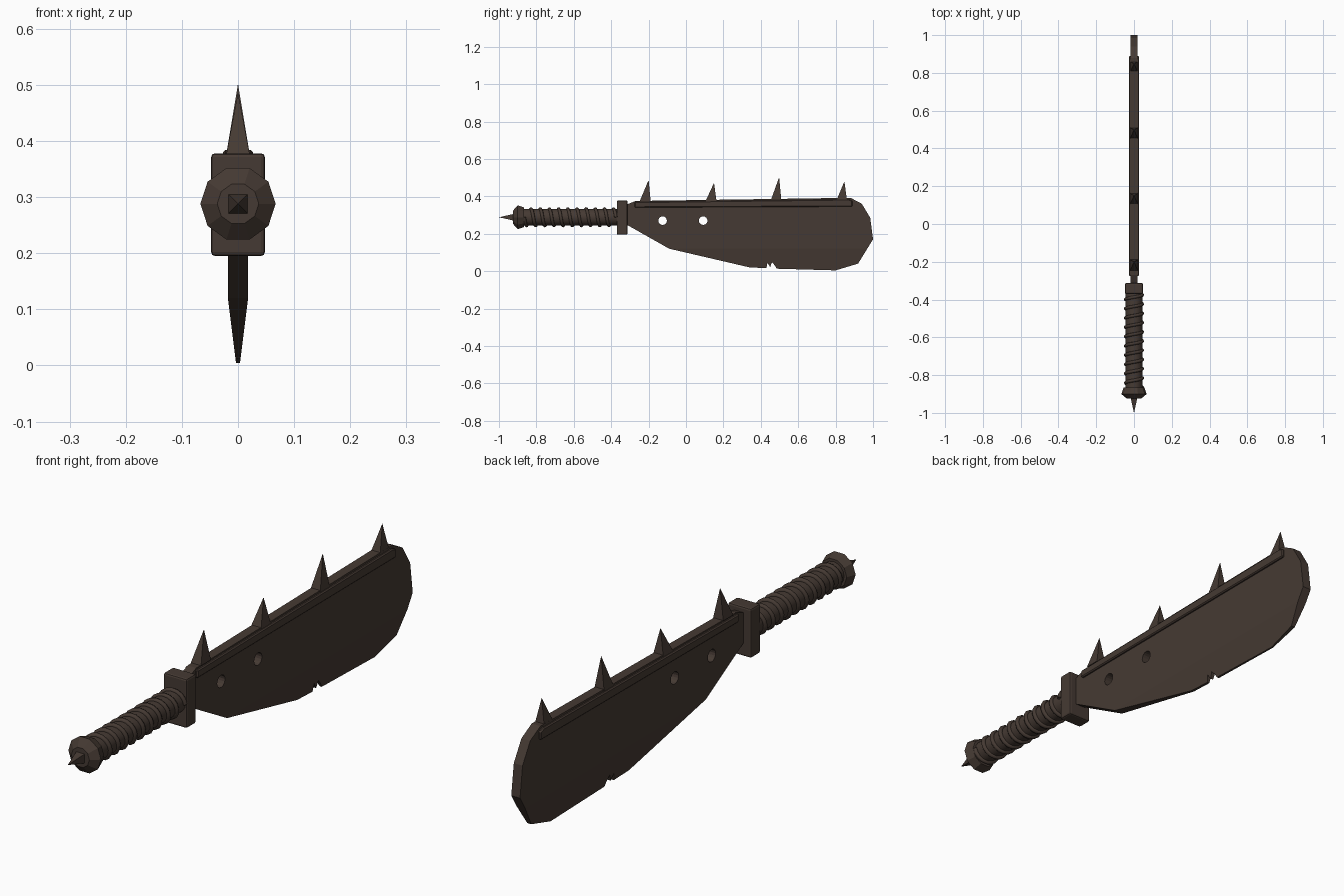
import bpy, bmesh, math
from mathutils import Matrix, Vector

if "Cube" in bpy.data.objects:
    bpy.data.objects.remove(bpy.data.objects["Cube"])

iron = bpy.data.materials.new("dark_iron")
iron.use_nodes = True
iron.diffuse_color = (0.060, 0.042, 0.033, 1)
iron.node_tree.nodes["Principled BSDF"].inputs["Base Color"].default_value = iron.diffuse_color

GRIP_Z = 0.288


def finish(bm, name):
    bmesh.ops.recalc_face_normals(bm, faces=bm.faces)
    mesh = bpy.data.meshes.new(name)
    bm.to_mesh(mesh)
    bm.free()
    mesh.materials.append(iron)
    obj = bpy.data.objects.new(name, mesh)
    bpy.context.collection.objects.link(obj)
    return obj


def slab(bm, outline, x0, x1):
    """Extrude a (y, z) outline between two x positions."""
    face = bm.faces.new([bm.verts.new((x0, y, z)) for y, z in outline])
    new = bmesh.ops.extrude_face_region(bm, geom=[face])["geom"]
    bmesh.ops.translate(bm, vec=(x1 - x0, 0, 0),
                        verts=[g for g in new if isinstance(g, bmesh.types.BMVert)])


def pyramid(name, base, apex):
    bm = bmesh.new()
    ring = [bm.verts.new(p) for p in base]
    tip = bm.verts.new(apex)
    bm.faces.new(ring)
    for i in range(4):
        bm.faces.new((ring[i], ring[(i + 1) % 4], tip))
    return finish(bm, name)


def lathe(name, profile, sides):
    """Rings of (y, radius) around the grip axis, closed at both ends."""
    bm = bmesh.new()
    rings = []
    for y, r in profile:
        rings.append([bm.verts.new((r * math.cos(a), y, GRIP_Z + r * math.sin(a)))
                      for a in (math.tau * i / sides for i in range(sides))])
    for a, b in zip(rings, rings[1:]):
        for i in range(sides):
            j = (i + 1) % sides
            bm.faces.new((a[i], a[j], b[j], b[i]))
    bm.faces.new(rings[0])
    bm.faces.new(rings[-1])
    return finish(bm, name)


# Blade, with chipped edge and a taper toward the cutting side
bm = bmesh.new()
slab(bm, [(-0.32, 0.25), (-0.09, 0.12), (0.34, 0.02), (0.43, 0.016),
          (0.435, 0.045), (0.45, 0.022), (0.46, 0.048), (0.475, 0.03), (0.485, 0.013),
          (0.80, 0.004), (0.92, 0.04), (1.0, 0.17), (0.985, 0.285),
          (0.94, 0.36), (0.88, 0.392), (-0.27, 0.375), (-0.32, 0.355)], -0.018, 0.018)
bmesh.ops.bisect_plane(bm, geom=bm.verts[:] + bm.edges[:] + bm.faces[:],
                       plane_co=(0, 0, 0.12), plane_no=(0, 0, 1))
for v in bm.verts:
    half = 0.003 + 0.015 * min(1, v.co.z / 0.12)
    v.co.x = math.copysign(half, v.co.x)
blade = finish(bm, "blade")

# Two round holes through the blade
bm = bmesh.new()
for y in (-0.125, 0.092):
    bmesh.ops.create_cone(bm, cap_ends=True, segments=16, radius1=0.023, radius2=0.023, depth=0.2,
                          matrix=Matrix.Translation((0, y, 0.27)) @ Matrix.Rotation(math.pi / 2, 4, 'Y'))
cutter = finish(bm, "hole_cutter")
cutter.hide_render = True
mod = blade.modifiers.new("holes", 'BOOLEAN')
mod.operation = 'DIFFERENCE'
mod.solver = 'EXACT'
mod.object = cutter
bpy.context.view_layer.objects.active = blade
bpy.ops.object.modifier_apply(modifier="holes")
bpy.data.objects.remove(cutter)

# Reinforcing plates on both sides of the spine
for side, label in ((1, "left"), (-1, "right")):
    bm = bmesh.new()
    slab(bm, [(-0.275, 0.34), (0.89, 0.345), (0.89, 0.377), (0.87, 0.384), (-0.275, 0.37)],
         0.012 * side, 0.027 * side)
    plate = finish(bm, label + "_spine_plate")
    bev = plate.modifiers.new("bevel", 'BEVEL')
    bev.width, bev.segments = 0.004, 1

# Spikes along the spine: rear of base, apex position, apex height
for n, (y, ay, az) in enumerate([(-0.247, -0.2, 0.487), (0.105, 0.15, 0.472),
                                 (0.452, 0.498, 0.502), (0.803, 0.847, 0.48)]):
    pyramid("spine_spike_%d" % (n + 1),
            [(sx * 0.021, y + sy * 0.058, 0.375) for sx, sy in ((-1, 0), (1, 0), (1, 1), (-1, 1))],
            (0, ay, az))

# Guard
bm = bmesh.new()
slab(bm, [(-0.37, 0.195), (-0.313, 0.195), (-0.313, 0.378), (-0.37, 0.378)], -0.048, 0.048)
guard = finish(bm, "guard")
bev = guard.modifiers.new("bevel", 'BEVEL')
bev.width, bev.segments = 0.007, 2

# Grip core and spiral wrap
grip = lathe("grip", [(-0.88, 0.044), (-0.36, 0.044)], 16)
curve = bpy.data.curves.new("grip_wrap", 'CURVE')
curve.dimensions = '3D'
curve.bevel_depth = 0.009
curve.bevel_resolution = 1
curve.use_fill_caps = True
spline = curve.splines.new('POLY')
turns, steps = 10, 16
count = turns * steps
spline.points.add(count)
for i, p in enumerate(spline.points):
    a = math.tau * i / steps
    p.co = (0.045 * math.cos(a), -0.375 - 0.49 * i / count, GRIP_Z + 0.045 * math.sin(a), 1)
curve.materials.append(iron)
wrap = bpy.data.objects.new("grip_wrap", curve)
bpy.context.collection.objects.link(wrap)

# Ten-sided pommel with a small end spike
lathe("pommel", [(-0.925, 0.037), (-0.90, 0.067), (-0.865, 0.055)], 10)
pyramid("pommel_spike",
        [(x * 0.018, -0.92, GRIP_Z + z * 0.018) for x, z in ((-1, -1), (1, -1), (1, 1), (-1, 1))],
        (0, -1.0, GRIP_Z))

# Smooth the round grip only
bpy.ops.object.select_all(action='DESELECT')
grip.select_set(True)
bpy.context.view_layer.objects.active = grip
bpy.ops.object.shade_smooth_by_angle()
